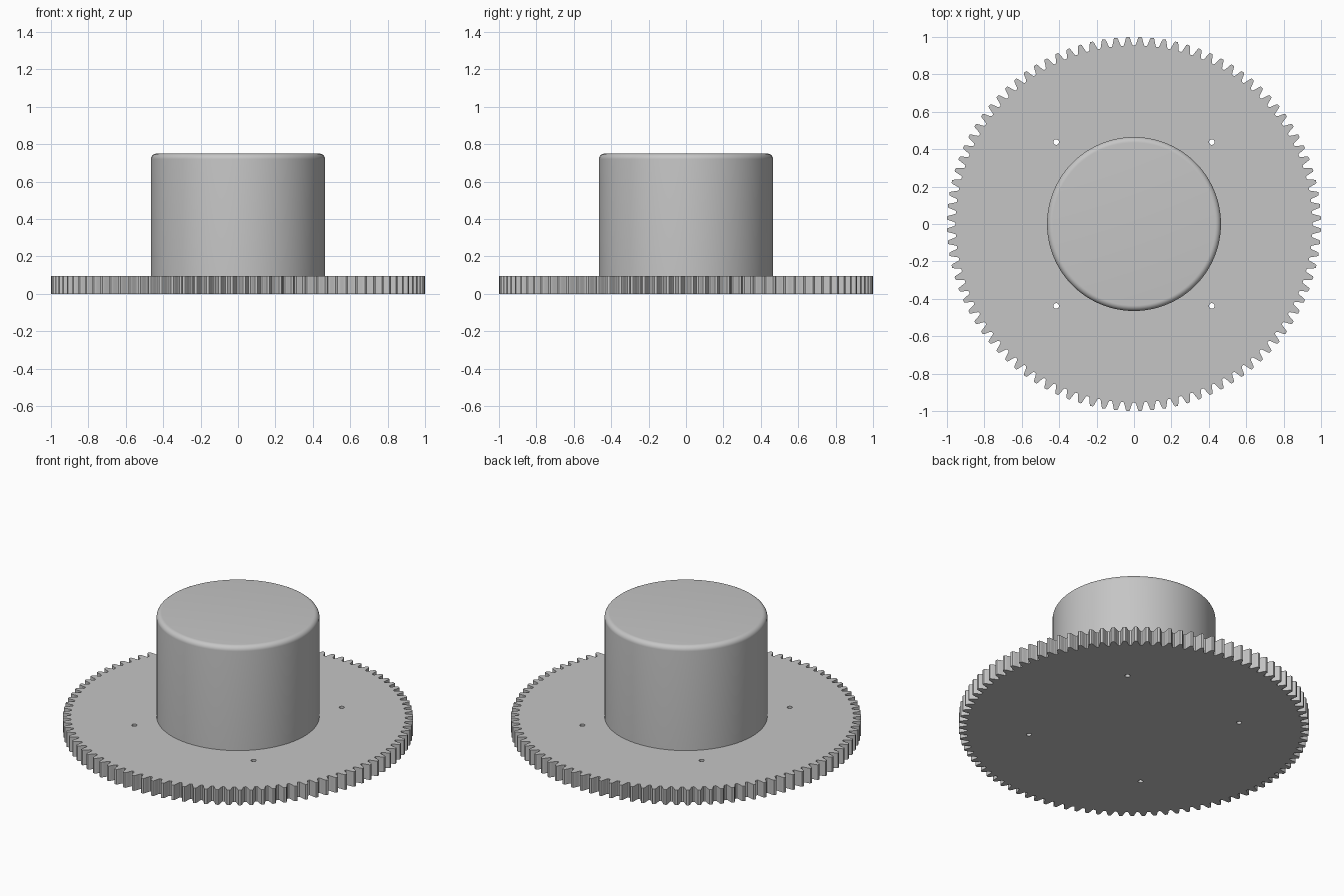
import bpy
import bmesh
from math import cos, sin, pi, tau, radians
from mathutils import Matrix, Vector

cube = bpy.data.objects.get("Cube")
if cube:
    bpy.data.objects.remove(cube, do_unlink=True)

TEETH = 96
MODULE = 2 / (TEETH + 2)
PLATE_TOP = 0.095
HUB_RADIUS, HUB_TOP, FILLET = 0.465, 0.75, 0.03

grey = bpy.data.materials.new("plain grey")
grey.use_nodes = True
grey.diffuse_color = (0.56, 0.56, 0.56, 1)
grey.node_tree.nodes["Principled BSDF"].inputs["Base Color"].default_value = grey.diffuse_color


def finish(bm, name, angle):
    bmesh.ops.recalc_face_normals(bm, faces=bm.faces)
    mesh = bpy.data.meshes.new(name)
    bm.to_mesh(mesh)
    bm.free()
    mesh.materials.append(grey)
    obj = bpy.data.objects.new(name, mesh)
    bpy.context.collection.objects.link(obj)
    bpy.ops.object.select_all(action="DESELECT")
    obj.select_set(True)
    bpy.context.view_layer.objects.active = obj
    bpy.ops.object.shade_smooth_by_angle(angle=radians(angle))
    return obj


def add_loop(bm, points):
    verts = [bm.verts.new((x, y, 0)) for x, y in points]
    return [bm.edges.new((v, verts[i - 1])) for i, v in enumerate(verts)]


# Gear outline: radius and half width of one tooth, from root to tip
flank = [(1 - 2.25 * MODULE, 1.10), (1 - 2.05 * MODULE, 1.20 - 0.06),
         (1 - 1.6 * MODULE, 0.97), (1 - MODULE, 0.785),
         (1 - 0.5 * MODULE, 0.62), (1 - 0.12 * MODULE, 0.46), (1, 0.34)]
flank[0] = (flank[0][0], 1.34)
tooth = [(r, -w * MODULE) for r, w in flank] + [(r, w * MODULE) for r, w in reversed(flank)]
outline = []
for i in range(TEETH):
    middle = (i + 0.5) * tau / TEETH
    outline += [(r * cos(middle + a), r * sin(middle + a)) for r, a in tooth]

# Gear plate with four small through holes
bm = bmesh.new()
edges = add_loop(bm, outline)
for sx in (-1, 1):
    for sy in (-1, 1):
        edges += add_loop(bm, [(sx * 0.416 + 0.015 * cos(k * tau / 20),
                                sy * 0.438 + 0.015 * sin(k * tau / 20)) for k in range(20)])
bmesh.ops.triangle_fill(bm, use_beauty=True, edges=edges, normal=(0, 0, 1))
result = bmesh.ops.extrude_face_region(bm, geom=bm.faces[:], use_keep_orig=True)
top = [g for g in result["geom"] if isinstance(g, bmesh.types.BMVert)]
bmesh.ops.translate(bm, verts=top, vec=(0, 0, PLATE_TOP))
finish(bm, "gear_plate", 25)

# Cylindrical hub with a rounded top edge
bm = bmesh.new()
profile = [(HUB_RADIUS, PLATE_TOP)]
for k in range(9):
    a = k / 8 * pi / 2
    profile.append((HUB_RADIUS - FILLET + FILLET * cos(a), HUB_TOP - FILLET + FILLET * sin(a)))
verts = [bm.verts.new((r, 0, z)) for r, z in profile]
path = [bm.edges.new(pair) for pair in zip(verts, verts[1:])]
bmesh.ops.spin(bm, geom=verts + path, cent=(0, 0, 0), axis=(0, 0, 1),
               angle=tau, steps=96, use_merge=True)
bmesh.ops.remove_doubles(bm, verts=bm.verts, dist=0.0001)
rim = [e for e in bm.edges if e.is_boundary and e.verts[0].co.z > HUB_TOP - 0.001]
bmesh.ops.contextual_create(bm, geom=rim)
finish(bm, "hub", 30)
